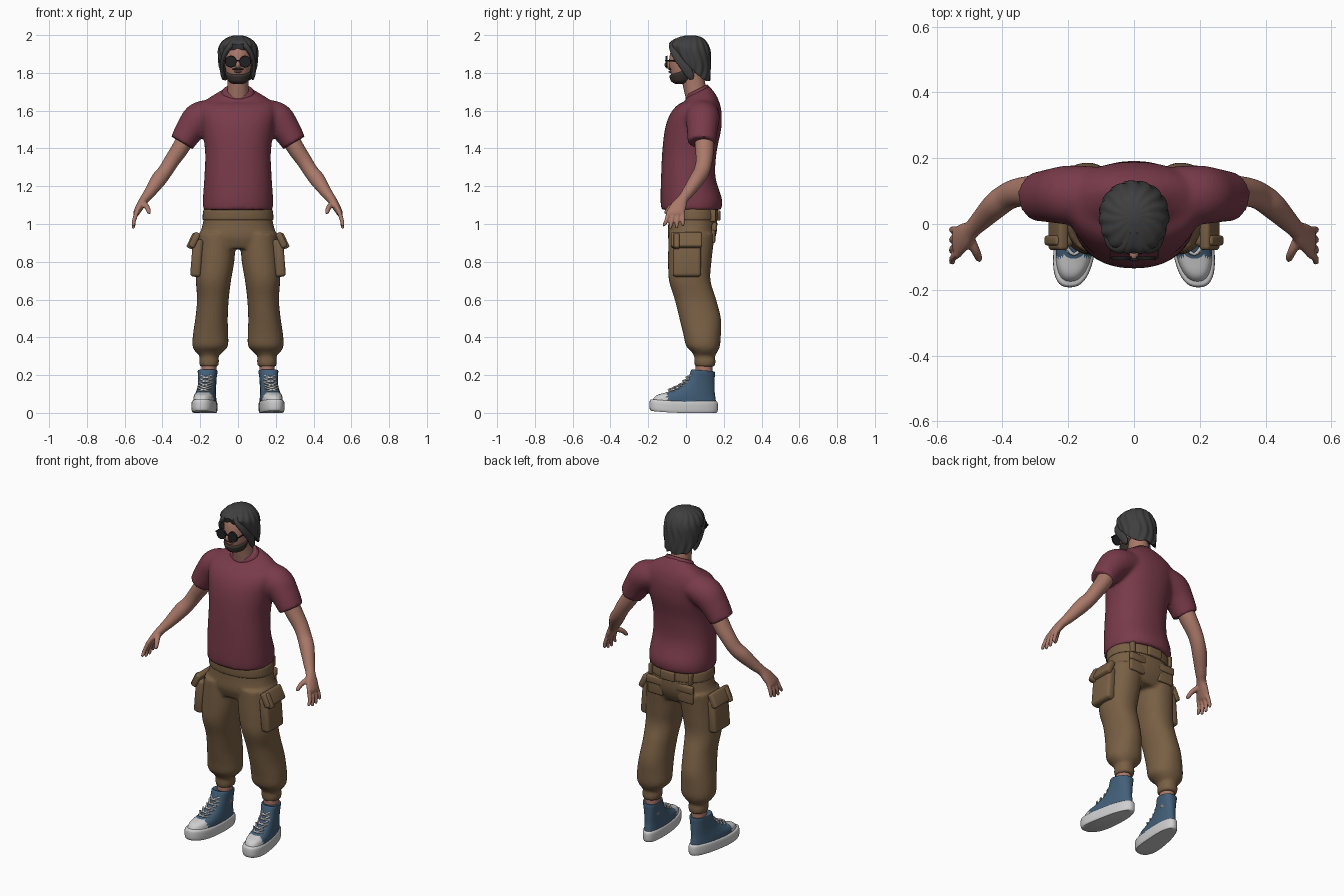
import bpy, bmesh, math
from mathutils import Vector, Matrix

if "Cube" in bpy.data.objects:
    bpy.data.objects.remove(bpy.data.objects["Cube"])


def material(name, r, g, b):
    m = bpy.data.materials.new(name)
    m.use_nodes = True
    m.diffuse_color = (r, g, b, 1)
    m.node_tree.nodes["Principled BSDF"].inputs["Base Color"].default_value = (r, g, b, 1)
    return m


SHIRT = material("maroon cotton", .19, .043, .068)
TROUSERS = material("brown canvas", .19, .115, .058)
SKIN = material("skin", .40, .19, .14)
HAIR = material("charcoal hair", .05, .05, .05)
BEARD = material("dark beard", .045, .035, .03)
LIPS = material("lips", .27, .095, .075)
BLUE = material("blue canvas", .055, .115, .19)
WHITE = material("white rubber", .62, .62, .62)
BLACK = material("black glass", .015, .015, .017)


def spline(rings, steps):
    """Pass a smooth curve through rings of numbers."""
    k = [Vector(tuple(r) + (0,) * (6 - len(r))) for r in rings]
    k = [k[0]] + k + [k[-1]]
    out = []
    for a, b, c, d in zip(k, k[1:], k[2:], k[3:]):
        for i in range(steps):
            t = i / steps
            out.append(.5 * (2 * b + (c - a) * t + (2 * a - 5 * b + 4 * c - d) * t * t
                             + (3 * b - a - 3 * c + d) * t ** 3))
    return out + [k[-1]]


def loft(bm, rings, s=1, level=False, p=1, sides=28, steps=5, fn=None):
    """Skin rings (x, y, z, rx, ry, tilt), level or square to their path; s=-1 mirrors."""
    rings = spline(rings, steps)
    loops = []
    for i, r in enumerate(rings):
        c = r.to_3d()
        if level:
            v, u = Vector((1, 0, 0)), Vector((0, 1, r[5]))
        else:
            d = rings[min(i + 1, len(rings) - 1)].to_3d() - rings[max(i - 1, 0)].to_3d()
            v = d.cross(Vector((0, 1, 0))).normalized()
            u = v.cross(d).normalized()
        loop = []
        for j in range(sides):
            a = math.tau * j / sides
            co, si = math.cos(a), math.sin(a)
            q = c + v * r[3] * math.copysign(abs(co) ** p, co) + u * r[4] * math.copysign(abs(si) ** p, si)
            if fn:
                q = fn(q)
            loop.append(bm.verts.new((q.x * s, q.y, q.z)))
        loops.append(loop)
    for a, b in zip(loops, loops[1:]):
        for j in range(sides):
            k = (j + 1) % sides
            bm.faces.new((a[j], a[k], b[k], b[j]))
    bm.faces.new(loops[0])
    bm.faces.new(loops[-1])


def make(name, bm, *mats, voxel=0, smooth=3, rule=None):
    """Turn a bmesh into an object; voxel fuses overlapping parts into one skin."""
    bmesh.ops.recalc_face_normals(bm, faces=bm.faces)
    if rule:
        for f in bm.faces:
            f.material_index = rule(f.calc_center_median())
    me = bpy.data.meshes.new(name)
    bm.to_mesh(me)
    bm.free()
    for m in mats:
        me.materials.append(m)
    ob = bpy.data.objects.new(name, me)
    bpy.context.collection.objects.link(ob)
    bpy.ops.object.select_all(action='DESELECT')
    ob.select_set(True)
    bpy.context.view_layer.objects.active = ob
    bpy.ops.object.shade_smooth_by_angle(angle=math.radians(50))
    if voxel:
        mod = ob.modifiers.new("fuse", 'REMESH')
        mod.mode, mod.voxel_size, mod.use_smooth_shade = 'VOXEL', voxel, True
        mod = ob.modifiers.new("soften", 'SMOOTH')
        mod.iterations = smooth
    return ob


def lofted(name, mat, rings, **kw):
    bm = bmesh.new()
    loft(bm, rings, **kw)
    return make(name, bm, mat)


def block(name, mat, loc, size, turn=0, soft=.01):
    bm = bmesh.new()
    bmesh.ops.create_cube(bm, size=1, matrix=Matrix.Translation(loc) @ Matrix.Rotation(turn, 4, 'Y')
                          @ Matrix.Diagonal((*size, 1)))
    bmesh.ops.bevel(bm, geom=bm.edges[:], offset=soft, segments=3, affect='EDGES', profile=.5)
    return make(name, bm, mat)


def ball(name, mat, loc, size):
    bm = bmesh.new()
    bmesh.ops.create_uvsphere(bm, u_segments=20, v_segments=12, radius=1,
                              matrix=Matrix.Translation(loc) @ Matrix.Diagonal((*size, 1)))
    return make(name, bm, mat)


SIDES = ((1, "left"), (-1, "right"))

# Shirt: torso and sleeves fused
bm = bmesh.new()
loft(bm, [(0, .028, 1.075, .184, .158), (0, .028, 1.13, .186, .163), (0, .012, 1.25, .178, .144),
          (0, .018, 1.38, .174, .144), (0, .037, 1.5, .19, .149), (0, .052, 1.58, .205, .137),
          (0, .068, 1.63, .2, .113), (0, .075, 1.665, .155, .085, .2), (0, .062, 1.70, .085, .06, .5)],
     level=True, p=.9, sides=40)
for s, side in SIDES:
    loft(bm, [(.12, .085, 1.585, .075, .09), (.2, .088, 1.56, .088, .09), (.25, .086, 1.505, .078, .082),
              (.297, .083, 1.43, .066, .074)], s)
make("shirt", bm, SHIRT, voxel=.011, smooth=4)
lofted("shirt_collar", SHIRT, [(0, .062, 1.685, .088, .063, .5), (0, .06, 1.70, .086, .061, .5),
                               (0, .058, 1.712, .076, .054, .5)], level=True)

# Trousers: hips and legs fused
bm = bmesh.new()
loft(bm, [(0, .032, 1.10, .172, .125), (0, .036, 1.0, .187, .13), (0, .03, .93, .205, .126),
          (0, .025, .87, .19, .10)], level=True, p=.9, sides=40)
for s, side in SIDES:
    loft(bm, [(.108, .03, .95, .10, .123), (.12, .02, .8, .10, .115), (.13, .02, .7, .093, .11),
              (.133, .05, .6, .084, .11), (.14, .075, .5, .086, .11), (.145, .085, .42, .093, .1),
              (.147, .09, .355, .094, .09), (.152, .098, .322, .072, .068), (.153, .098, .30, .05, .055),
              (.153, .1, .275, .053, .057), (.153, .1, .245, .048, .053)], s, level=True, p=.92)
make("trousers", bm, TROUSERS, voxel=.01)
lofted("waistband", TROUSERS, [(0, .036, 1.02, .184, .132), (0, .035, 1.03, .188, .137),
                               (0, .033, 1.07, .184, .137), (0, .033, 1.08, .176, .13)],
       level=True, p=.9, sides=40)
block("back_belt_patch", TROUSERS, (0, .172, 1.045), (.09, .02, .055), soft=.006)

for s, side in SIDES:
    # Pockets
    block(side + "_cargo_pocket", TROUSERS, (s * .218, .005, .82), (.056, .15, .2), s * -.08, .018)
    block(side + "_cargo_flap", TROUSERS, (s * .23, .003, .915), (.034, .165, .085), s * -.45, .011)
    block(side + "_flap_strap", TROUSERS, (s * .24, -.05, .91), (.036, .03, .085), s * -.45, .008)
    block(side + "_back_pocket", TROUSERS, (s * .1, .145, .95), (.1, .02, .1), 0, .008)
    block(side + "_back_flap", TROUSERS, (s * .1, .151, .985), (.108, .024, .045), 0, .009)
    block(side + "_belt_loop", TROUSERS, (s * .13, .128, 1.045), (.02, .06, .065), 0, .005)

    # Arm and hand fused
    bm = bmesh.new()
    loft(bm, [(.24, .095, 1.52, .048, .052), (.30, .098, 1.41, .046, .05), (.35, .096, 1.335, .041, .044),
              (.385, .083, 1.28, .039, .042), (.42, .057, 1.235, .041, .04), (.465, .012, 1.17, .031, .032),
              (.492, -.015, 1.135, .025, .028), (.515, -.036, 1.10, .022, .04),
              (.537, -.055, 1.06, .017, .046), (.541, -.058, 1.045, .01, .036)], s)
    for i in range(4):
        y, tip = -.09 + .024 * i, -.116 + .033 * i
        drop = .012 * abs(i - 1.4)
        loft(bm, [(.533, y, 1.07, .012, .012), (.55, (y + tip) / 2, 1.02, .011, .011),
                  (.553, tip, .978 + drop, .009, .009), (.552, tip, .97 + drop, .004, .004)], s, sides=12)
    loft(bm, [(.505, -.035, 1.115, .016, .018), (.482, -.08, 1.09, .014, .014),
              (.471, -.105, 1.062, .011, .011), (.469, -.108, 1.053, .005, .005)], s, sides=12)
    make(side + "_arm", bm, SKIN, voxel=.005)

    # Ankle
    lofted(side + "_ankle", SKIN, [(.155, .095, .15, .04, .045), (.154, .095, .3, .04, .044)],
           s=s, level=True)

    # Shoe: widens and turns out towards the toe
    def foot(q):
        t = max(-1, min(1, -q.y / .18))
        return Vector((.16 + q.x * (1 + .18 * t) + (.09 - q.y) * .125, q.y,
                       q.z + .01 * max(0, t) ** 2))

    lofted(side + "_sole", WHITE, [(0, -.012, 0, .056, .173), (0, -.012, .012, .06, .18),
                                   (0, -.012, .052, .06, .18), (0, -.012, .062, .054, .172)],
           s=s, level=True, p=.8, sides=48, steps=3, fn=foot)
    bm = bmesh.new()
    loft(bm, [(0, -.01, .05, .055, .17), (0, -.001, .085, .054, .156), (0, .03, .11, .051, .122),
              (0, .06, .14, .049, .092), (0, .08, .18, .051, .072), (0, .09, .222, .056, .062, -.08),
              (0, .09, .222, .046, .052, -.08)], s, level=True, p=.85, sides=48, fn=foot)
    make(side + "_shoe_upper", bm, BLUE, WHITE, rule=lambda c: int(c.y < -.1 and c.z < .125))
    bm = bmesh.new()
    for y, z in ((-.088, .112), (-.062, .125), (-.034, .14), (-.012, .16), (.006, .18)):
        for e in (1, -1):
            loft(bm, [(-.032 * e, y + .024, z, .005, .005), (0, y - .004, z + .008, .005, .005),
                      (.032 * e, y + .03, z + .02, .005, .005)], s, sides=8, steps=4, fn=foot)
    make(side + "_laces", bm, WHITE)

# Neck and head
lofted("neck", SKIN, [(0, .06, 1.64, .062, .055), (0, .046, 1.72, .056, .06), (0, .03, 1.8, .055, .06)],
       level=True)
lofted("head", SKIN, [(0, -.02, 1.752, .035, .035), (0, -.015, 1.78, .055, .06), (0, 0, 1.83, .069, .088),
                      (0, .01, 1.88, .075, .098), (0, .02, 1.93, .076, .095), (0, .02, 1.97, .05, .06)],
       level=True)
ball("nose", SKIN, (0, -.092, 1.842), (.014, .022, .02))
lofted("beard", BEARD, [(0, -.03, 1.742, .026, .028), (0, -.026, 1.755, .05, .052),
                        (0, -.018, 1.78, .063, .068, .1), (0, -.01, 1.803, .069, .078, .25),
                        (0, -.008, 1.812, .066, .076, .3)], level=True)
ball("mouth", LIPS, (0, -.082, 1.806), (.022, .011, .006))
ball("moustache", BEARD, (0, -.083, 1.82), (.032, .011, .006))

# Hair: wavy shell, high over the brow and long at the nape
def strands(q):
    a = math.atan2(q.y - .025, q.x)
    k = 1 + .03 * math.cos(15 * a + 2 * math.sin(q.z * 30))
    return Vector((q.x * k, .025 + (q.y - .025) * k, max(q.z, 1.762 + .006 * math.cos(9 * a))))


bm = bmesh.new()
loft(bm, [(0, .03, 1.822, .094, .093, -.95), (0, .026, 1.85, .101, .102, -.75),
          (0, .022, 1.90, .105, .108, -.45), (0, .02, 1.935, .101, .108, -.2),
          (0, .02, 1.965, .084, .092, -.08), (0, .022, 1.988, .054, .06), (0, .024, 1.999, .018, .02)],
     level=True, p=.95, sides=96, fn=strands)
for s, side in SIDES:
    loft(bm, [(.012, -.02, 1.975, .018, .02), (.035, -.07, 1.95, .016, .018), (.07, -.055, 1.90, .013, .022),
              (.085, -.01, 1.84, .011, .026), (.082, .02, 1.79, .01, .022), (.078, .03, 1.765, .005, .01)],
         s, sides=14)
make("hair", bm, HAIR)

# Round sunglasses
for s, side in SIDES:
    bm = bmesh.new()
    bmesh.ops.create_cone(bm, cap_ends=True, segments=32, radius1=.031, radius2=.029, depth=.01,
                          matrix=Matrix.Translation((s * .038, -.104, 1.86)) @ Matrix.Rotation(math.pi / 2, 4, 'X'))
    make(side + "_lens", bm, BLACK)
    block(side + "_temple", BLACK, (s * .074, -.05, 1.865), (.005, .11, .007), 0, .001)
block("glasses_bridge", BLACK, (0, -.108, 1.866), (.026, .006, .006), 0, .001)
